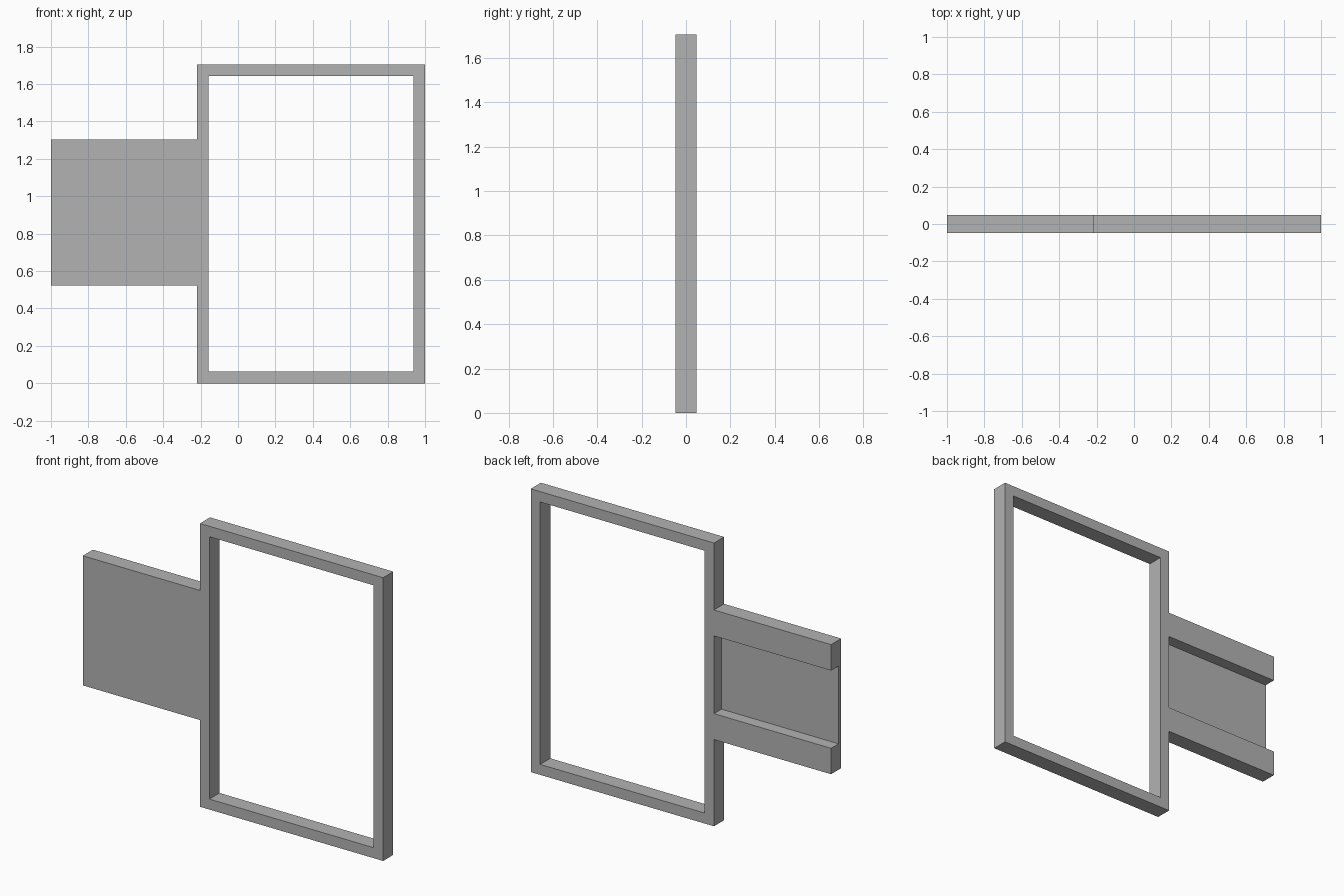
import bpy
import bmesh
from mathutils import Vector

cube = bpy.data.objects.get("Cube")
if cube:
    bpy.data.objects.remove(cube, do_unlink=True)

HALF = 0.048                      # half the depth of the whole model
FRAME_X, FRAME_TOP = -0.22, 1.705
BORDER = 0.063

grey = bpy.data.materials.new("plain_grey")
grey.use_nodes = True
colour = (0.45, 0.45, 0.45, 1)
grey.diffuse_color = colour
grey.node_tree.nodes["Principled BSDF"].inputs["Base Color"].default_value = colour


def extrude_faces(name, loops, offset):
    """Make faces from corner loops, then extrude them into a closed solid."""
    bm = bmesh.new()
    for loop in loops:
        bm.faces.new([bm.verts.new(p) for p in loop])
    bmesh.ops.remove_doubles(bm, verts=bm.verts, dist=1e-5)
    result = bmesh.ops.extrude_face_region(bm, geom=bm.faces[:], use_keep_orig=True)
    moved = [g for g in result["geom"] if isinstance(g, bmesh.types.BMVert)]
    bmesh.ops.translate(bm, verts=moved, vec=Vector(offset))
    bmesh.ops.recalc_face_normals(bm, faces=bm.faces[:])
    mesh = bpy.data.meshes.new(name)
    bm.to_mesh(mesh)
    bm.free()
    mesh.materials.append(grey)
    obj = bpy.data.objects.new(name, mesh)
    bpy.context.collection.objects.link(obj)
    return obj


def rectangle(x0, x1, z0, z1):
    return [(x0, -HALF, z0), (x1, -HALF, z0), (x1, -HALF, z1), (x0, -HALF, z1)]


# Open rectangular frame with mitred corners
outer = rectangle(FRAME_X, 1, 0, FRAME_TOP)
inner = rectangle(FRAME_X + BORDER, 1 - BORDER, BORDER, FRAME_TOP - BORDER)
sides = [(outer[i], outer[(i + 1) % 4], inner[(i + 1) % 4], inner[i]) for i in range(4)]
extrude_faces("open_frame", sides, (0, 2 * HALF, 0))

# Side plate: C-shaped section with a channel open to the back and the outer end
LOW, HIGH, RAIL, FLOOR = 0.522, 1.302, 0.156, -0.023
section = [(-HALF, LOW), (HALF, LOW), (HALF, LOW + RAIL), (FLOOR, LOW + RAIL),
           (FLOOR, HIGH - RAIL), (HALF, HIGH - RAIL), (HALF, HIGH), (-HALF, HIGH)]
extrude_faces("channelled_side_plate", [[(-1, y, z) for y, z in section]],
              (FRAME_X + 1, 0, 0))
